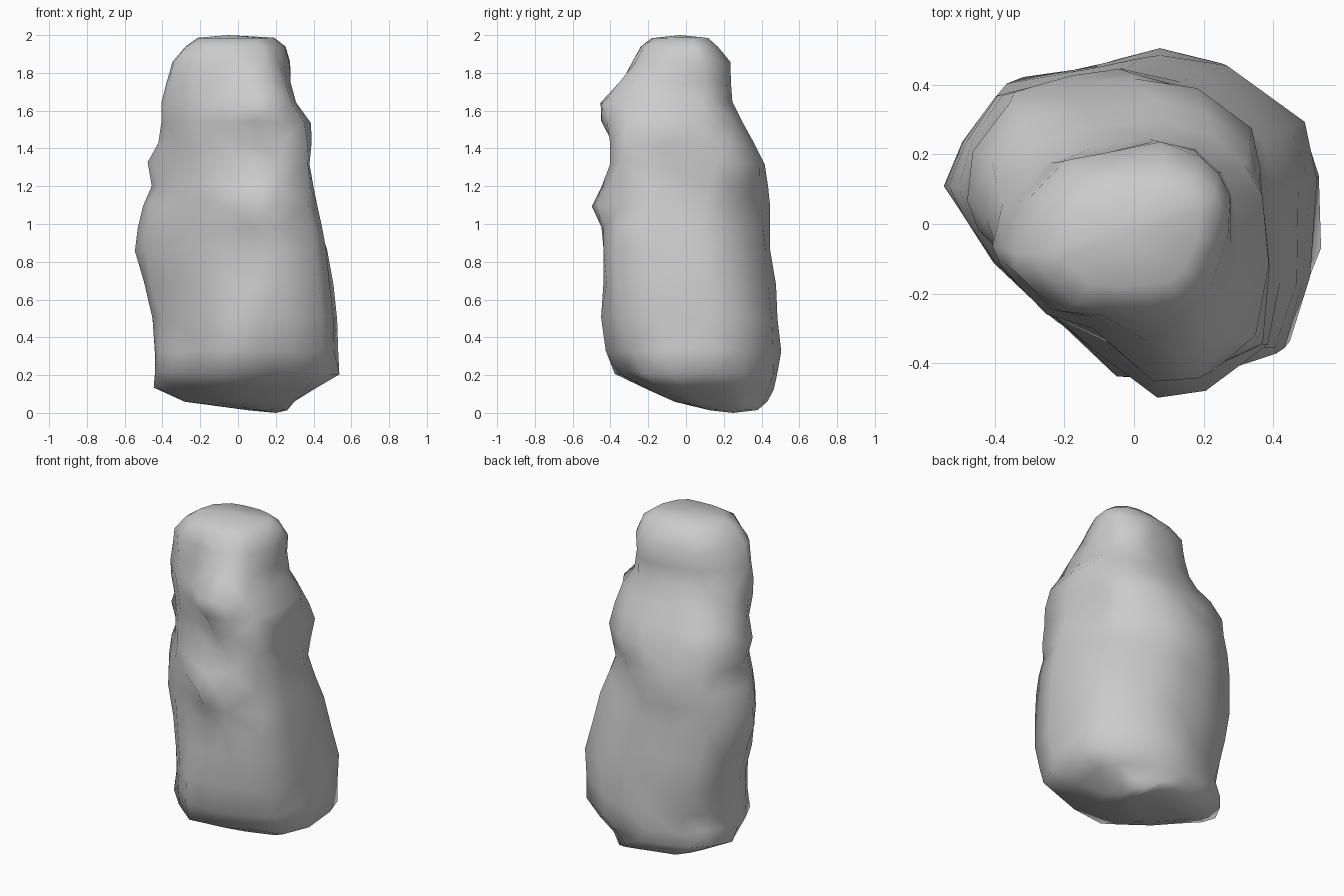
import bpy, bmesh, math, random
from mathutils import Vector

if "Cube" in bpy.data.objects:
    bpy.data.objects.remove(bpy.data.objects["Cube"])

random.seed(4)

# cross-section outlines: broad base (diagonal cut at front left) and narrow top
BASE = [(-.54, .12), (-.5, .02), (-.4, -.12), (-.25, -.28), (-.08, -.43), (.1, -.46),
        (.25, -.43), (.45, -.35), (.52, -.15), (.54, .13), (.48, .3), (.22, .48),
        (.02, .51), (-.15, .47), (-.38, .41), (-.48, .26)]
TOP = [(-.35, -.08), (-.34, -.14), (-.29, -.2), (-.22, -.28), (-.1, -.29), (.02, -.285),
       (.12, -.27), (.19, -.2), (.25, -.03), (.26, .1), (.24, .16), (.18, .22),
       (.07, .26), (-.08, .24), (-.2, .21), (-.31, .09)]

# height, x min, x max, y min, y max
LEVELS = [(.015, .05, .26, .12, .38), (.06, -.28, .3, -.06, .43), (.13, -.44, .42, -.22, .46),
          (.21, -.44, .53, -.38, .49), (.33, -.44, .53, -.43, .5), (.5, -.45, .53, -.45, .49),
          (.68, -.5, .5, -.45, .475), (.86, -.54, .47, -.44, .45), (.98, -.53, .45, -.43, .44),
          (1.1, -.51, .42, -.42, .44), (1.2, -.46, .4, -.4, .43), (1.32, -.48, .385, -.4, .41),
          (1.43, -.42, .39, -.4, .35), (1.54, -.41, .39, -.39, .29), (1.64, -.4, .31, -.37, .25),
          (1.75, -.375, .28, -.31, .24), (1.86, -.345, .27, -.27, .23),
          (1.94, -.28, .25, -.24, .17), (1.985, -.21, .19, -.18, .12)]

# height, reach along the diagonals: front left, front right, back right, back left
DIAGONALS = [(.21, .5, .72, .76, .67), (.5, .51, .79, .79, .75), (.86, .51, .78, .66, .77),
             (1.1, .5, .74, .56, .75), (1.32, .49, .73, .62, .71), (1.45, .49, .73, .56, .61),
             (1.54, .5, .68, .5, .52), (1.64, .51, .6, .41, .44), (1.87, .47, .4, .39, .37)]
CORNERS = [(-1, -1), (1, -1), (1, 1), (-1, 1)]

# local bulges and hollows: centre, push, reach
BUMPS = [((.12, -.42, 1.1), (0, -.1, 0), .12), ((.1, -.37, 1.64), (0, -.12, 0), .14),
         ((-.04, -.42, .75), (.0, .05, 0), .15), ((-.1, -.4, .95), (.0, .03, 0), .12)]


def fit(outline, x0, x1, y0, y1):
    xs, ys = [p[0] for p in outline], [p[1] for p in outline]
    return [(x0 + (x - min(xs)) / (max(xs) - min(xs)) * (x1 - x0),
             y0 + (y - min(ys)) / (max(ys) - min(ys)) * (y1 - y0)) for x, y in outline]


def diagonal_reach(z):
    for a, b in zip(DIAGONALS, DIAGONALS[1:]):
        if a[0] <= z <= b[0]:
            t = (z - a[0]) / (b[0] - a[0])
            return [p + (q - p) * t for p, q in zip(a[1:], b[1:])]
    return None


def fit_diagonals(outline, reach):
    # slide each corner in or out until it meets its diagonal reach
    for (dx, dy), goal in zip(CORNERS, reach):
        far = max(x * dx + y * dy for x, y in outline)
        moved = []
        for x, y in outline:
            p = x * dx + y * dy
            s = max(0, (p / far - .4) / .6) * (goal - far) / 2
            moved.append((x + dx * s, y + dy * s))
        outline = moved
    return outline


bm = bmesh.new()
rings = []
for z, *box in LEVELS:
    t = min(1, max(0, (z - .9) / .85))
    t = t * t * (3 - 2 * t)
    mix = [(a[0] * (1 - t) + b[0] * t, a[1] * (1 - t) + b[1] * t) for a, b in zip(BASE, TOP)]
    outline = fit(mix, *box)
    reach = diagonal_reach(z)
    if reach:
        for step in range(4):
            outline = fit(fit_diagonals(outline, reach), *box)
        # flatten the front-left face
        flat = []
        for x, y in outline:
            s = max(0, -x - y - reach[0]) / 2
            flat.append((x + s, y + s))
        outline = flat
    ring = []
    for x, y in outline:
        p = Vector((x, y, z))
        push = Vector()
        for c, d, r in BUMPS:
            push += Vector(d) * math.exp(-((p - Vector(c)).length / r) ** 2)
        j = .007 if .1 < z < 1.9 else .002
        push += Vector((random.uniform(-j, j), random.uniform(-j, j), random.uniform(-j, j)))
        ring.append(bm.verts.new(p + push))
    rings.append(ring)

# skin the stacked outlines
n = len(BASE)
for a, b in zip(rings, rings[1:]):
    for i in range(n):
        k = (i + 1) % n
        bm.faces.new((a[i], a[k], b[k], b[i]))

# cap both ends
for ring, tip in ((rings[0], (.2, .25, 0)), (rings[-1], (-.05, -.03, 2))):
    v = bm.verts.new(tip)
    for i in range(n):
        bm.faces.new((ring[i], ring[(i + 1) % n], v))
bmesh.ops.triangulate(bm, faces=bm.faces[:])
bmesh.ops.recalc_face_normals(bm, faces=bm.faces[:])
for f in bm.faces:
    f.smooth = True

# standing boulder
mesh = bpy.data.meshes.new("standing_rock")
bm.to_mesh(mesh)
bm.free()
rock = bpy.data.objects.new("standing_rock", mesh)
bpy.context.collection.objects.link(rock)
